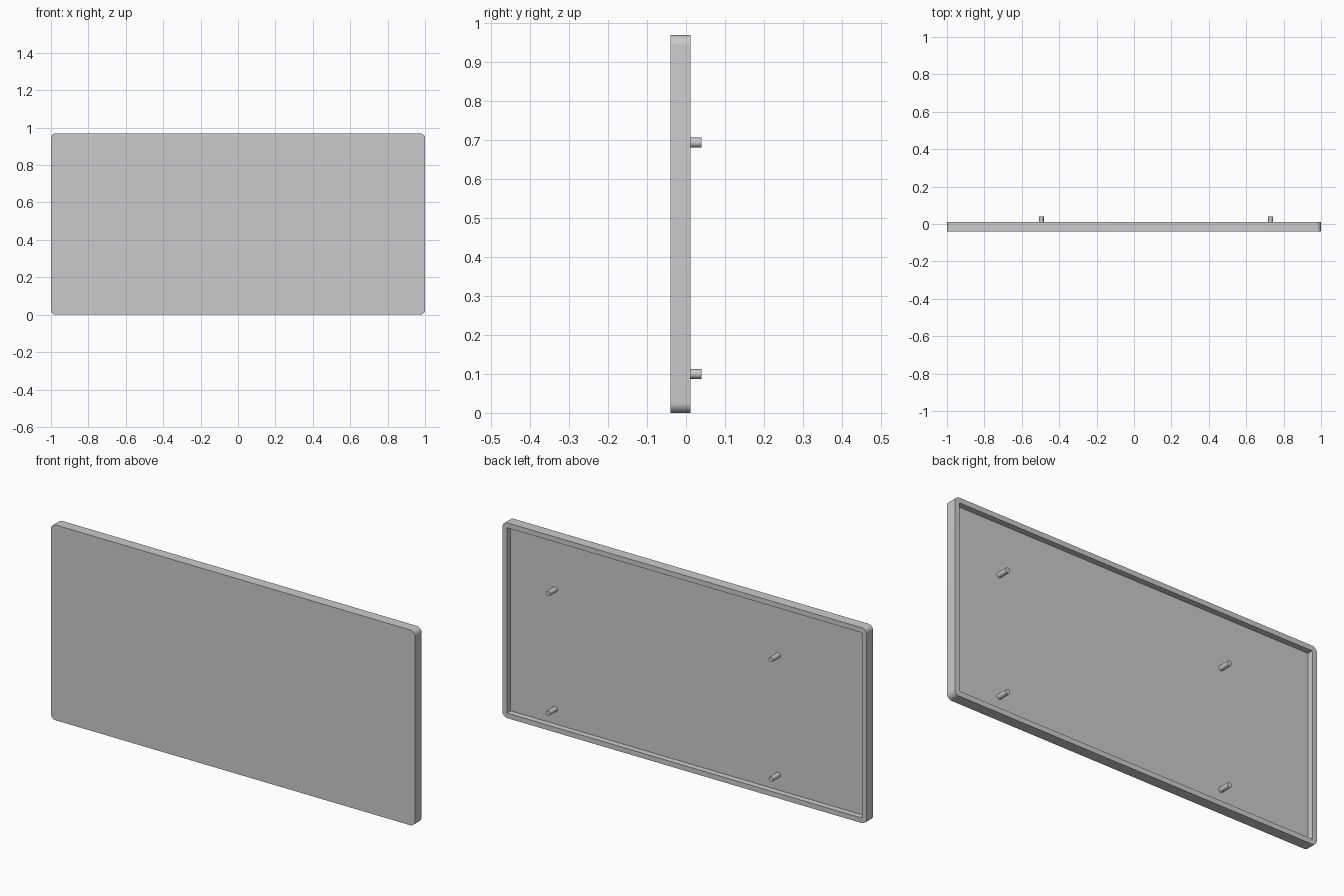
import bpy, bmesh
from math import pi
from mathutils import Matrix, Vector

cube = bpy.data.objects.get("Cube")
if cube:
    bpy.data.objects.remove(cube, do_unlink=True)

grey = bpy.data.materials.new("plain_grey")
grey.use_nodes = True
colour = (0.6, 0.6, 0.6, 1)
grey.diffuse_color = colour
grey.node_tree.nodes["Principled BSDF"].inputs["Base Color"].default_value = colour

WIDTH, HEIGHT = 2.0, 0.97
FRONT, FLOOR, BACK, PEG_END = -0.04, -0.017, 0.012, 0.04
RIM, CORNER = 0.025, 0.026


def finish(name, bm):
    """Turn a bmesh into a grey, smooth-by-angle object."""
    bmesh.ops.recalc_face_normals(bm, faces=bm.faces)
    mesh = bpy.data.meshes.new(name)
    bm.to_mesh(mesh)
    bm.free()
    mesh.materials.append(grey)
    obj = bpy.data.objects.new(name, mesh)
    bpy.context.collection.objects.link(obj)
    bpy.ops.object.select_all(action="DESELECT")
    obj.select_set(True)
    bpy.context.view_layer.objects.active = obj
    bpy.ops.object.shade_smooth_by_angle(angle=pi / 6)
    return obj


# Shallow tray: block with rounded corners and a square-cornered recess behind
bm = bmesh.new()
centre = Vector((0, (FRONT + BACK) / 2, HEIGHT / 2))
size = Matrix.Diagonal((WIDTH, BACK - FRONT, HEIGHT, 1))
bmesh.ops.create_cube(bm, size=1, matrix=Matrix.Translation(centre) @ size)
back = max(bm.faces, key=lambda f: f.calc_center_median().y)
bmesh.ops.inset_region(bm, faces=[back], thickness=RIM, use_even_offset=True)
walls = bmesh.ops.extrude_discrete_faces(bm, faces=[back])
bmesh.ops.translate(bm, verts=walls["faces"][0].verts, vec=(0, FLOOR - BACK, 0))
corners = [e for e in bm.edges
           if all(abs(v.co.x) > WIDTH / 2 - 0.001 for v in e.verts)
           and abs(e.verts[0].co.y - e.verts[1].co.y) > 0.01]
bmesh.ops.bevel(bm, geom=corners, offset=CORNER, offset_type="OFFSET",
                segments=8, profile=0.5, affect="EDGES")
finish("tray_panel", bm)

# Four mounting pegs standing on the recess floor
for side, x in (("right", -0.495), ("left", 0.73)):
    for level, z in (("lower", 0.10), ("upper", 0.694)):
        bm = bmesh.new()
        place = Matrix.Translation((x, (FLOOR + PEG_END) / 2, z)) @ Matrix.Rotation(pi / 2, 4, "X")
        bmesh.ops.create_cone(bm, cap_ends=True, segments=32, radius1=0.0125,
                              radius2=0.0125, depth=PEG_END - FLOOR, matrix=place)
        finish(f"{level}_{side}_peg", bm)
